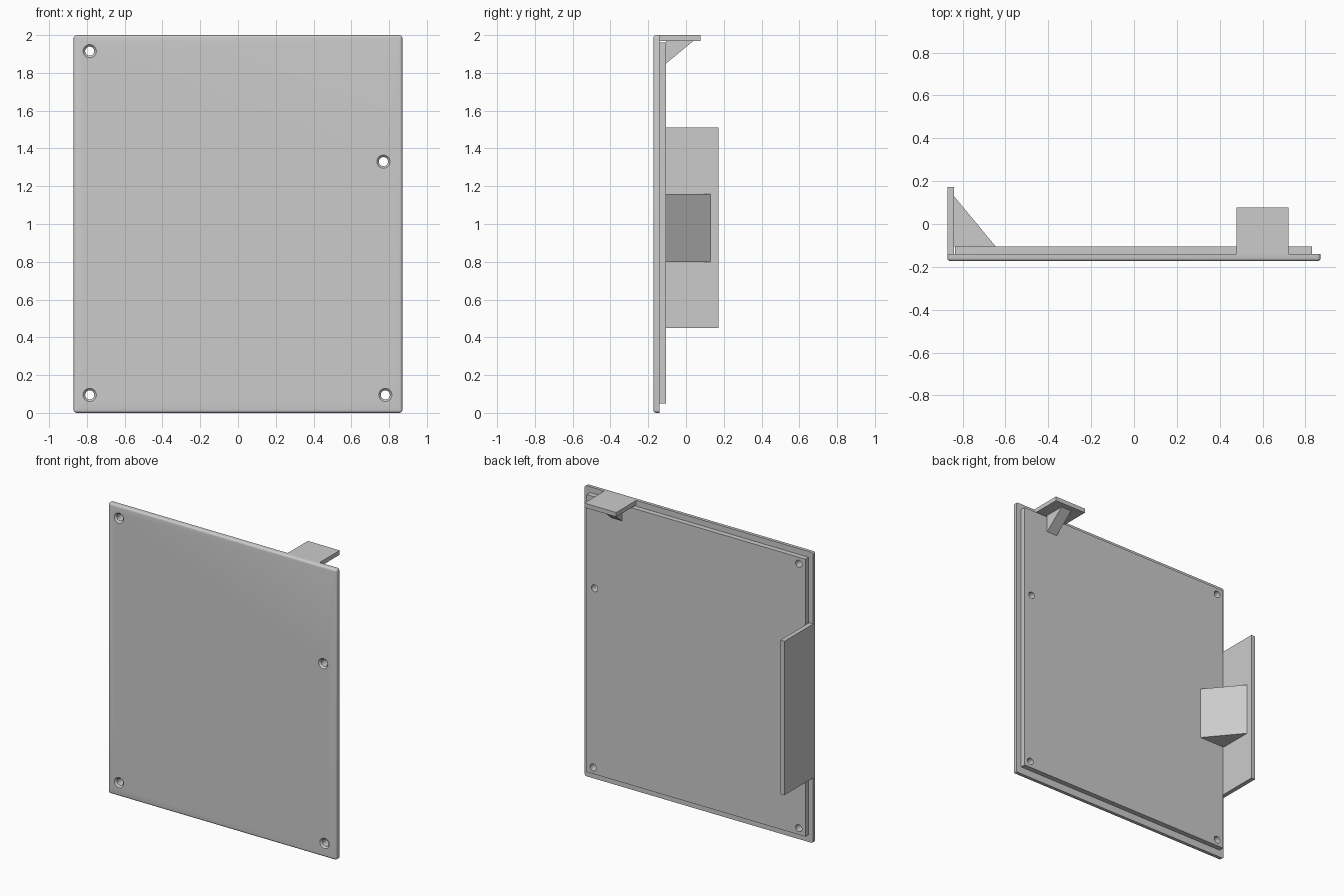
import bpy, bmesh, math
from mathutils import Matrix, Vector

if "Cube" in bpy.data.objects:
    bpy.data.objects.remove(bpy.data.objects["Cube"])

grey = bpy.data.materials.new("light_grey")
grey.diffuse_color = (0.6, 0.6, 0.6, 1)
grey.use_nodes = True
grey.node_tree.nodes["Principled BSDF"].inputs["Base Color"].default_value = grey.diffuse_color


def finish(name, bm):
    bmesh.ops.recalc_face_normals(bm, faces=bm.faces[:])
    me = bpy.data.meshes.new(name)
    bm.to_mesh(me)
    bm.free()
    me.materials.append(grey)
    ob = bpy.data.objects.new(name, me)
    bpy.context.collection.objects.link(ob)
    return ob


def box_bm(x0, x1, y0, y1, z0, z1):
    bm = bmesh.new()
    bmesh.ops.create_cube(bm, size=1)
    for v in bm.verts:
        v.co = ((x0 + x1) / 2 + v.co.x * (x1 - x0),
                (y0 + y1) / 2 + v.co.y * (y1 - y0),
                (z0 + z1) / 2 + v.co.z * (z1 - z0))
    return bm


def wedge(name, points, depth):
    """Triangular prism: a corner profile pushed along a vector."""
    bm = bmesh.new()
    face = bm.faces.new([bm.verts.new(p) for p in points])
    out = bmesh.ops.extrude_face_region(bm, geom=[face], use_keep_orig=True)
    moved = [g for g in out["geom"] if isinstance(g, bmesh.types.BMVert)]
    bmesh.ops.translate(bm, verts=moved, vec=Vector(depth))
    return finish(name, bm)


FRONT, MID, BACK = -0.173, -0.14, -0.105

# Front plate: rounded corners, then a rounded front rim
bm = box_bm(-0.87, 0.87, FRONT, MID, 0, 2)
corners = [e for e in bm.edges
           if abs(e.verts[0].co.y - e.verts[1].co.y) > 0.01]
bmesh.ops.bevel(bm, geom=corners, offset=0.015, segments=4, profile=0.5,
                affect='EDGES')
rim = [e for e in bm.edges if all(v.co.y < FRONT + 0.001 for v in e.verts)]
bmesh.ops.bevel(bm, geom=rim, offset=0.014, segments=4, profile=0.5,
                affect='EDGES')
plate = finish("front_plate", bm)

# Raised inner panel on the back
panel = finish("back_panel", box_bm(-0.835, 0.83, MID, BACK, 0.05, 1.96))

# Countersunk screw holes
bm = bmesh.new()
rings = [(-0.20, 0.035), (FRONT, 0.035), (FRONT + 0.011, 0.024), (-0.08, 0.024)]
N = 32
for hx, hz in [(-0.785, 1.915), (0.77, 1.33), (-0.785, 0.095), (0.78, 0.095)]:
    loops = [[bm.verts.new((hx + r * math.cos(2 * math.pi * i / N), y,
                            hz + r * math.sin(2 * math.pi * i / N)))
              for i in range(N)] for y, r in rings]
    for a, b in zip(loops, loops[1:]):
        for i in range(N):
            j = (i + 1) % N
            bm.faces.new((a[i], a[j], b[j], b[i]))
    bm.faces.new(loops[0])
    bm.faces.new(loops[-1])
cutter = finish("screw_hole_cutter", bm)
cutter.hide_render = True
cutter.hide_viewport = False

for ob in (plate, panel):
    mod = ob.modifiers.new("screw_holes", 'BOOLEAN')
    mod.operation = 'DIFFERENCE'
    mod.solver = 'EXACT'
    mod.object = cutter
    bpy.ops.object.select_all(action='DESELECT')
    ob.select_set(True)
    bpy.context.view_layer.objects.active = ob
    bpy.ops.object.modifier_apply(modifier=mod.name)
    bpy.ops.object.shade_smooth_by_angle(angle=math.radians(30))
bpy.data.objects.remove(cutter, do_unlink=True)

# Side tab with its wide gusset
finish("side_tab", box_bm(-0.87, -0.84, MID, 0.173, 0.45, 1.51))
wedge("side_gusset",
      [(-0.84, BACK, 0.8), (-0.645, BACK, 0.8), (-0.84, 0.13, 0.8)],
      (0, 0, 0.36))

# Top tab with its narrow gusset
finish("top_tab", box_bm(0.477, 0.72, MID, 0.078, 1.97, 2.0))
wedge("top_gusset",
      [(0.56, BACK, 1.97), (0.56, BACK, 1.85), (0.56, 0.04, 1.97)],
      (0.08, 0, 0))
